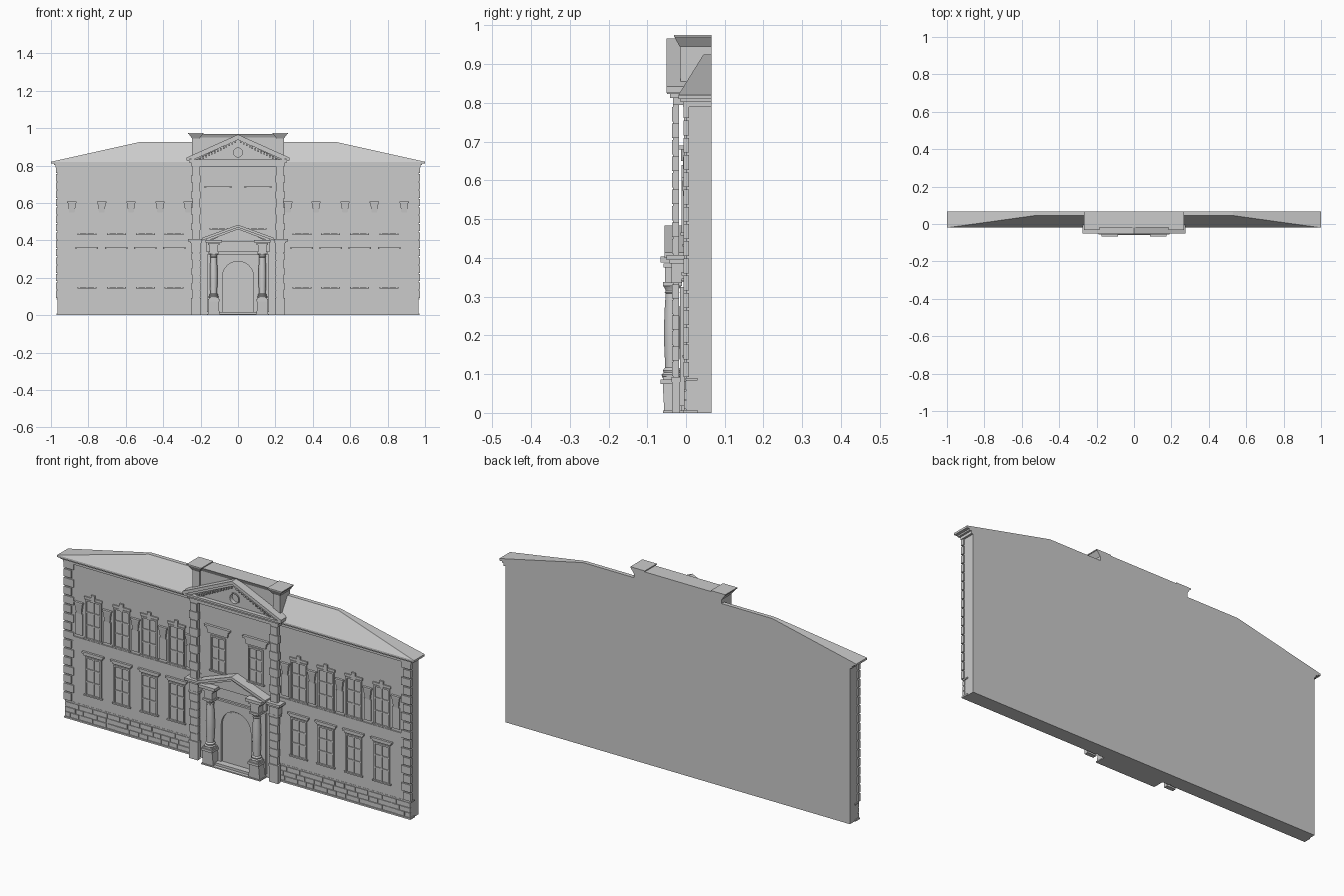
import bpy, bmesh, math, random
from mathutils import Matrix, Vector

if "Cube" in bpy.data.objects:
    bpy.data.objects.remove(bpy.data.objects["Cube"])
random.seed(4)

def finish(name, bm, smooth=False):
    bmesh.ops.recalc_face_normals(bm, faces=bm.faces)
    me = bpy.data.meshes.new(name)
    bm.to_mesh(me)
    bm.free()
    ob = bpy.data.objects.new(name, me)
    bpy.context.collection.objects.link(ob)
    if smooth:
        bpy.context.view_layer.objects.active = ob
        ob.select_set(True)
        bpy.ops.object.shade_smooth_by_angle(angle=math.radians(35))
        ob.select_set(False)
    return ob

def box(bm, x0, x1, y0, y1, z0, z1):
    m = Matrix.Translation(((x0+x1)/2, (y0+y1)/2, (z0+z1)/2)) @ Matrix.Diagonal((x1-x0, y1-y0, z1-z0, 1))
    bmesh.ops.create_cube(bm, size=1, matrix=m)

def boxes(name, rows, mirror=False):
    bm = bmesh.new()
    for x0, x1, y0, y1, z0, z1 in rows:
        box(bm, x0, x1, y0, y1, z0, z1)
        if mirror:
            box(bm, -x1, -x0, y0, y1, z0, z1)
    return finish(name, bm)

def prism(bm, pts, y0, y1):
    # x-z outline pushed along y
    f = bm.faces.new([bm.verts.new((x, y0, z)) for x, z in pts])
    g = bmesh.ops.extrude_face_region(bm, geom=[f])
    bmesh.ops.translate(bm, vec=(0, y1-y0, 0), verts=[v for v in g['geom'] if isinstance(v, bmesh.types.BMVert)])

def frustum(bm, low, high):
    # stack between two rectangles (x0, x1, y0, y1, z)
    vs = [bm.verts.new((x, y, r[4])) for r in (low, high)
          for x, y in ((r[0], r[2]), (r[1], r[2]), (r[1], r[3]), (r[0], r[3]))]
    for q in ((0, 1, 2, 3), (4, 5, 6, 7), (0, 1, 5, 4), (1, 2, 6, 5), (2, 3, 7, 6), (3, 0, 4, 7)):
        bm.faces.new([vs[i] for i in q])

BACK = 0.066

# main body and central wall panel
boxes("main_wall", [(-.965, .965, 0, BACK, 0, .81)])
boxes("central_wall", [(-.2, .2, -.005, .01, 0, .81)])

# plinth masonry: three courses of uneven blocks
rows = [(.21, .97, -.001, .03, .083, .09), (.21, .97, -.006, .03, 0, .008)]
for c in range(3):
    x = .215
    while x < .965:
        w = random.uniform(.04, .085)
        e = min(x+w, .969)
        if .969-e < .025:
            e = .969
        rows.append((x, e-.003, random.choice((-.003, -.005)), .01, .01+c*.025, .032+c*.025))
        x = e+.0005
boxes("plinth_blocks", rows, True)

# corner quoins
rows = []
n = 16
for i in range(n):
    z = .09+i*.0445
    rows.append((.918 if i % 2 else .93, .972, -.007, .008, z+.003, z+.0415))
boxes("corner_quoins", rows, True)

# belt course and eaves cornice
boxes("belt_course", [(.2, .93, -.004, .01, .405, .42), (.2, .93, -.006, .01, .42, .426)], True)
boxes("eaves_cornice", [(-.975, .975, -.008, BACK, .79, .803),
                        (-.985, .985, -.014, BACK, .803, .81),
                        (-1, 1, -.02, BACK, .81, .82)])
bm = bmesh.new()
frustum(bm, (-1, 1, -.02, BACK, .82), (-.53, .53, .045, BACK, .925))
finish("hipped_roof", bm)

# windows: surround plus glazing bars, two by three panes
def window(rows, cx, z0, z1, w, y):
    h, f = w/2, .008
    for s in (-1, 1):
        a = cx+s*(h-f/2)
        rows.append((a-f/2, a+f/2, y-.006, y+.005, z0, z1))
    rows.append((cx-h, cx+h, y-.006, y+.005, z1-f, z1))
    rows.append((cx-h-.006, cx+h+.006, y-.009, y+.005, z0-.007, z0))
    rows.append((cx-.003, cx+.003, y-.004, y+.005, z0, z1-f))
    for k in (1, 2):
        zz = z0+(z1-z0)*k/3
        rows.append((cx-h+f, cx+h-f, y-.004, y+.005, zz-.003, zz+.003))

cols = (.342, .495, .65, .808)
low, up, hood = [], [], []
for cx in cols:
    window(low, cx, .15, .34, .09, 0)
    hood += [(cx-.052, cx+.052, -.007, .005, .345, .355), (cx-.06, cx+.06, -.011, .005, .355, .364)]
    window(up, cx, .436, .63, .09, 0)
    hood += [(cx-.05, cx+.05, -.006, .005, .632, .644), (cx-.01, cx+.01, -.008, .005, .63, .66)]
boxes("lower_windows", low, True)
boxes("upper_windows", up, True)
boxes("window_hoods", hood, True)

# tapered wall brackets between upper windows
bm = bmesh.new()
for bx in (.267, .417, .572, .729, .888):
    for s in (-1, 1):
        c = s*bx
        box(bm, c-.02, c+.02, -.006, .005, .44, .548)
        frustum(bm, (c-.014, c+.014, -.006, .005, .548), (c-.022, c+.022, -.011, .005, .6))
        box(bm, c-.025, c+.025, -.012, .005, .6, .607)
finish("wall_brackets", bm)

# central windows with flared hoods
rows = []
window(rows, .105, .465, .64, .085, -.005)
boxes("central_windows", rows, True)
bm = bmesh.new()
for s in (-1, 1):
    c = s*.107
    prism(bm, [(c-.055, .65), (c+.055, .65), (c+.062, .68), (c-.062, .68)], -.013, 0)
    box(bm, c-.072, c+.072, -.018, 0, .68, .69)
finish("central_window_hoods", bm)

# rusticated piers in front of the central bay
rows = [(.204, .244, -.033, -.018, .01, .80), (.2, .249, -.036, -.016, 0, .08),
        (.197, .252, -.038, -.014, .08, .092), (.197, .252, -.038, -.012, .335, .345),
        (.199, .25, -.037, -.005, .345, .39), (.192, .267, -.05, -.002, .395, .407),
        (.196, .257, -.043, -.004, .385, .395)]
for i in range(6):
    rows.append((.2, .248 if i % 2 else .243, -.036, -.018, .095+i*.04, .131+i*.04))
for i in range(9):
    rows.append((.2 if i % 2 else .207, .25 if i % 2 else .244, -.036, -.018, .412+i*.0425, .449+i*.0425))
boxes("central_piers", rows, True)

# portal: steps, door surround with arch, pedestals
boxes("entrance_steps", [(-.165, .165, -.06, 0, 0, .006), (-.1, .1, -.042, 0, .006, .018)])
def arch(r, base, n=20):
    cz = .205
    return [(-r, base)]+[(-r*math.cos(math.pi*i/n), cz+r*math.sin(math.pi*i/n)) for i in range(n+1)]+[(r, base)]
bm = bmesh.new()
inner, outer = arch(.083, .018), [(-.165, .018)]+[(-.165, .325)]
prism(bm, inner+[(.165, .018), (.165, .325), (-.165, .325), (-.165, .018)], -.016, -.004)
finish("door_surround", bm)
bm = bmesh.new()
prism(bm, arch(.078, .018), -.009, -.004)
finish("arched_door", bm)

bm = bmesh.new()
for s in (-1, 1):
    c = s*.13
    frustum(bm, (c-.031, c+.031, -.056, -.01, 0), (c-.027, c+.027, -.06, -.01, .074))
    box(bm, c-.031, c+.031, -.066, -.01, .074, .086)
    box(bm, c-.026, c+.026, -.06, -.012, .086, .094)
    # capital block and stepped entablature
    box(bm, c-.027, c+.027, -.06, -.01, .328, .338)
    box(bm, c-.023, c+.023, -.054, -.004, .338, .375)
    box(bm, c-.031, c+.031, -.058, -.004, .375, .386)
    box(bm, c-.045, c+.045, -.066, -.002, .388, .403)
finish("column_pedestals_and_blocks", bm)

# swelling round columns
prof = [(0, .09), (.026, .092), (.027, .099), (.022, .104), (.0235, .11), (.018, .117), (.018, .125),
        (.0205, .18), (.021, .22), (.019, .27), (.0165, .308), (.0195, .311), (.0165, .315),
        (.018, .32), (.024, .329), (0, .331)]
bm = bmesh.new()
N = 24
for s in (-1, 1):
    prev = None
    for r, z in prof:
        r = max(r, .0005)
        ring = [bm.verts.new((s*.13+r*math.cos(2*math.pi*k/N), -.036+r*math.sin(2*math.pi*k/N), z)) for k in range(N)]
        if prev:
            for k in range(N):
                bm.faces.new((prev[k], prev[(k+1) % N], ring[(k+1) % N], ring[k]))
        prev = ring
finish("portal_columns", bm, True)

# gables: open raking cornice over a tympanum
def gable(bm, hw, z0, top, t, y0, y1):
    prism(bm, [(-hw, z0), (0, top-t), (hw, z0), (hw, z0+t), (0, top), (-hw, z0+t)], y0, y1)

bm = bmesh.new()
gable(bm, .19, .40, .483, .014, -.055, -.002)
gable(bm, .17, .395, .471, .012, -.046, -.002)
prism(bm, [(-.16, .395), (.16, .395), (0, .465)], -.03, -.002)
box(bm, -.17, .17, -.02, -.002, .34, .4)
finish("portal_pediment", bm)

# top entablature, pediment with dentils and round opening
boxes("central_entablature", [(-.248, .248, -.033, .02, .795, .813), (-.258, .258, -.041, .02, .813, .823),
                              (-.272, .272, -.049, .02, .823, .833)])
bm = bmesh.new()
gable(bm, .276, .826, .966, .016, -.05, 0)
gable(bm, .25, .826, .95, .012, -.043, 0)
for i in range(1, 14):
    for s in (-1, 1):
        x = s*i*.0155
        z = .936-abs(x)*.496
        box(bm, x-.004, x+.004, -.037, -.02, z-.009, z+.004)
finish("main_pediment", bm)

bm = bmesh.new()
circ = [(.024*math.sin(2*math.pi*i/24), .87+.024*math.cos(2*math.pi*i/24)) for i in range(25)]
prism(bm, [(0, .942), (-.23, .83), (.23, .83)], -.028, 0)
tymp = finish("tympanum", bm)
bm = bmesh.new()
prism(bm, circ[:24], -.06, -.012)
cut = finish("round_opening_cutter", bm)
cut.hide_render = True
cut.hide_set(True)
mod = tymp.modifiers.new("round_opening", 'BOOLEAN')
mod.operation, mod.object = 'DIFFERENCE', cut
bm = bmesh.new()
for i in range(24):
    (a, b), (c, d) = circ[i], circ[i+1]
    k = 1.22
    prism(bm, [(a, b), (c, d), (c*k, .87+(d-.87)*k), (a*k, .87+(b-.87)*k)], -.032, -.026)
finish("round_opening_rim", bm)

# parapet behind the pediment with flared caps on end posts
bm = bmesh.new()
box(bm, -.24, .24, -.008, BACK, .815, .95)
frustum(bm, (-.24, .24, -.008, BACK, .95), (-.25, .25, -.018, BACK, .97))
for s in (-1, 1):
    a, b = sorted((s*.205, s*.246))
    box(bm, a, b, -.014, BACK, .815, .945)
    frustum(bm, (a, b, -.016, BACK, .945), (a-.018, b+.018, -.03, BACK, .97))
    box(bm, a-.02, b+.02, -.031, BACK, .97, .975)
finish("parapet", bm)
